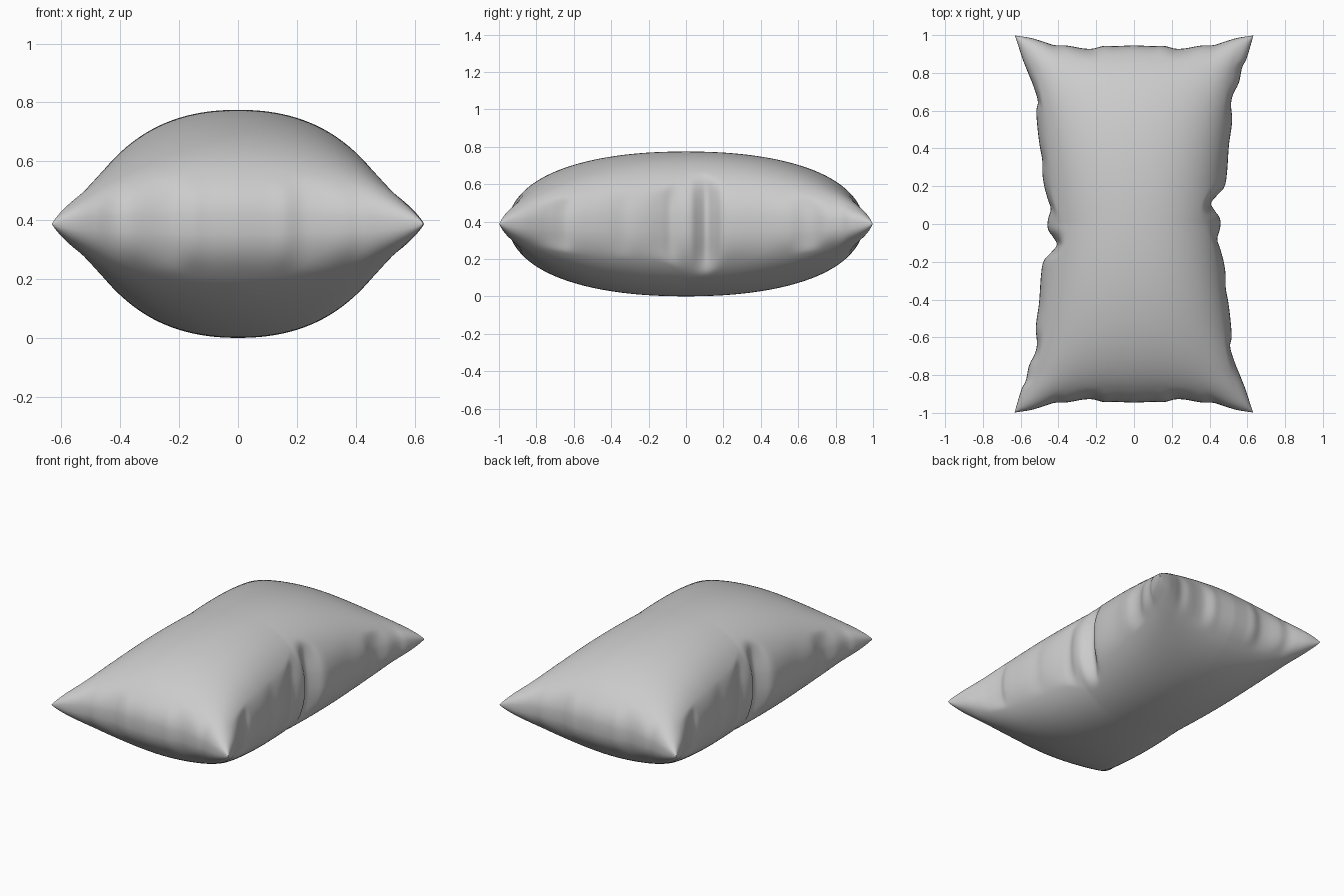
import bpy, bmesh, math

if "Cube" in bpy.data.objects:
    bpy.data.objects.remove(bpy.data.objects["Cube"])

NU, NV = 140, 220
MID, HALF = 0.388, 0.387

# seam outlines read from the plan: (position, half size)
SIDE_SMOOTH = [(0, .466), (.2, .483), (.4, .503), (.6, .526), (.8, .562), (.9, .592), (1, .63)]
SIDE_PUCKER = [(-1, .63), (-.95, .614), (-.87, .588), (-.8, .56), (-.73, .532), (-.65, .509),
               (-.6, .517), (-.5, .51), (-.42, .5), (-.34, .486), (-.27, .485), (-.2, .475),
               (-.13, .456), (-.08, .441), (-.02, .456), (.03, .455), (.07, .428), (.11, .408),
               (.15, .438), (.19, .475), (.25, .49), (.42, .503), (.55, .52), (.63, .514),
               (.68, .522), (.75, .555), (.83, .573), (.88, .597), (1, .632)]
END_SMOOTH = [(0, .94), (.4, .936), (.65, .948), (.8, .968), (1, .998)]
END_PUCKER = [(0, .946), (.16, .942), (.25, .943), (.35, .928), (.43, .930), (.57, .945),
              (.67, .947), (.77, .967), (.87, .985), (1, .998)]


def curve(table, t):
    """Smooth cubic through the table points."""
    n = len(table)
    i = 0
    while i < n - 2 and t > table[i + 1][0]:
        i += 1

    def slope(k):
        a, b = table[max(k - 1, 0)], table[min(k + 1, n - 1)]
        return (b[1] - a[1]) / (b[0] - a[0])
    (x0, y0), (x1, y1) = table[i], table[i + 1]
    h = x1 - x0
    s = (t - x0) / h
    return ((1 + 2 * s) * (1 - s) ** 2 * y0 + s * (1 - s) ** 2 * h * slope(i)
            + s * s * (3 - 2 * s) * y1 + s * s * (s - 1) * h * slope(i + 1))


def ramp(a, t):
    s = min(max((t - a) / (1 - a), 0), 1)
    return s * s * (3 - 2 * s)


def puff(t):
    return max(0, 1 - abs(t) ** 2.2) ** .44


def point(u, v, sign):
    # puckers stay close to the seam, only the deep side fold reaches further;
    # the two long sides match by half turn
    side = 1 if u >= 0 else -1
    reach = .9 - .16 * math.exp(-((v * side - .08) / .14) ** 2)
    w = ramp(reach, abs(u))
    wide = (1 - w) * curve(SIDE_SMOOTH, abs(v)) + w * curve(SIDE_PUCKER, v * side)
    e = ramp(.92, abs(v))
    long = (1 - e) * curve(END_SMOOTH, abs(u)) + e * curve(END_PUCKER, abs(u))
    return (u * wide, v * long, MID + sign * HALF * puff(u) * puff(v))


# pillow: two puffed panels joined at the seam, rows denser near the seam
def spread(k, n):
    t = 2 * k / n - 1
    return .8 * math.sin(math.pi / 2 * t) + .2 * t


bm = bmesh.new()
for sign in (1, -1):
    grid = [[bm.verts.new(point(spread(i, NU), spread(j, NV), sign))
             for i in range(NU + 1)] for j in range(NV + 1)]
    for j in range(NV):
        for i in range(NU):
            q = [grid[j][i], grid[j][i + 1], grid[j + 1][i + 1], grid[j + 1][i]]
            bm.faces.new(q if sign > 0 else q[::-1])
bmesh.ops.remove_doubles(bm, verts=bm.verts, dist=1e-5)
bmesh.ops.recalc_face_normals(bm, faces=bm.faces)
mesh = bpy.data.meshes.new("pillow")
bm.to_mesh(mesh)
bm.free()
pillow = bpy.data.objects.new("pillow", mesh)
bpy.context.collection.objects.link(pillow)
bpy.context.view_layer.objects.active = pillow
pillow.select_set(True)
bpy.ops.object.shade_smooth_by_angle(angle=math.radians(50))
